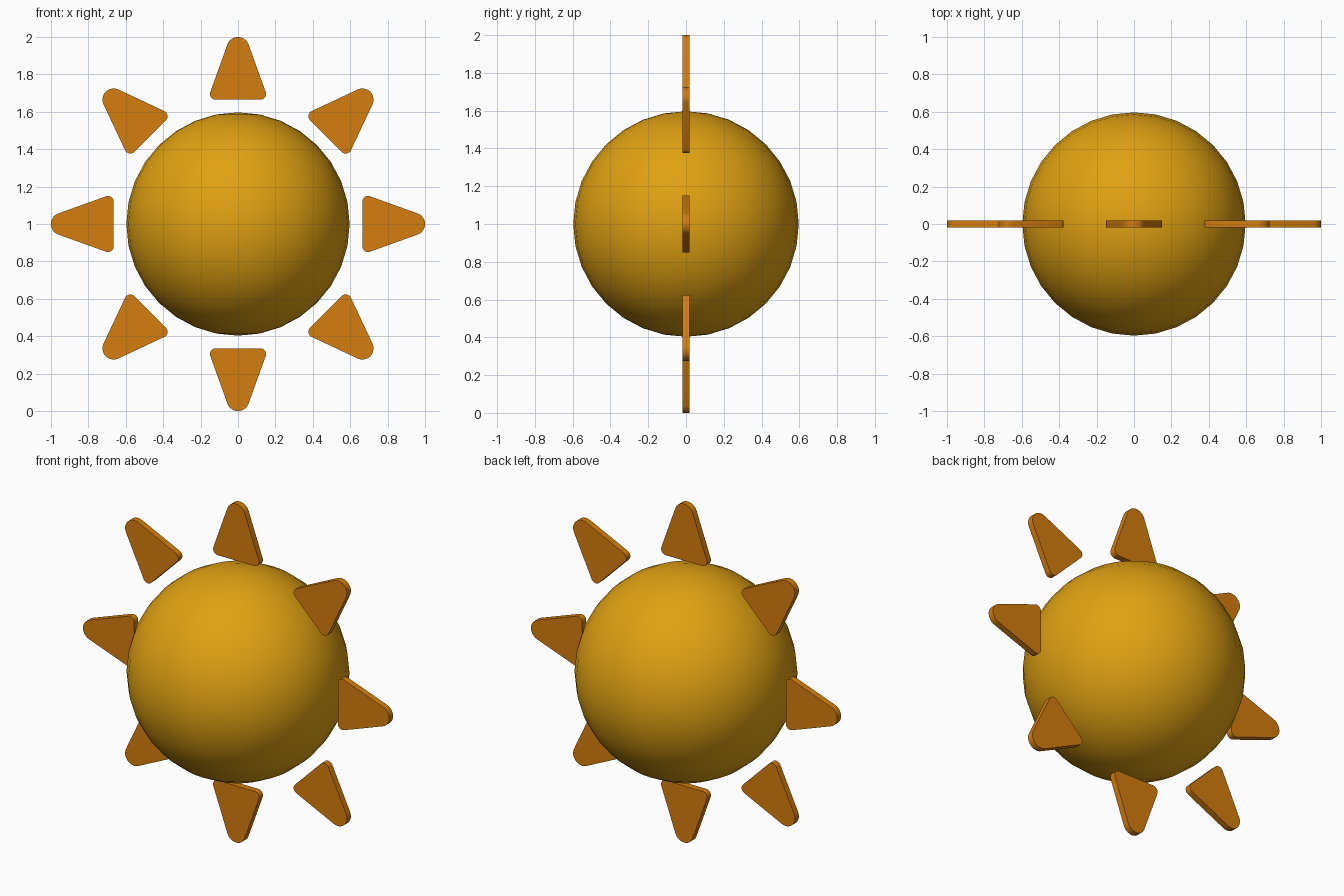
import bpy, bmesh, math
from mathutils import Matrix, Vector

cube = bpy.data.objects.get("Cube")
if cube:
    bpy.data.objects.remove(cube, do_unlink=True)

CENTRE = Vector((0, 0, 1))
THICK = 0.037


def make_material(name, rgb):
    mat = bpy.data.materials.new(name)
    mat.use_nodes = True
    mat.diffuse_color = (*rgb, 1)
    mat.node_tree.nodes["Principled BSDF"].inputs["Base Color"].default_value = (*rgb, 1)
    return mat


def add_object(name, bm, mat):
    bmesh.ops.recalc_face_normals(bm, faces=bm.faces)
    mesh = bpy.data.meshes.new(name)
    bm.to_mesh(mesh)
    bm.free()
    mesh.materials.append(mat)
    ob = bpy.data.objects.new(name, mesh)
    bpy.context.collection.objects.link(ob)
    bpy.ops.object.select_all(action="DESELECT")
    ob.select_set(True)
    bpy.context.view_layer.objects.active = ob
    bpy.ops.object.shade_smooth_by_angle(angle=math.radians(35))
    return ob


def arc(x, z, radius, start, end, steps):
    """Points of a rounded corner, angles in radians."""
    angles = [start + (end - start) * i / steps for i in range(steps + 1)]
    return [(x + radius * math.cos(a), 0, z + radius * math.sin(a)) for a in angles]


def ray_outline():
    """Rounded triangle pointing up: narrow tip, two tight base corners."""
    base_x, base_z, base_r = 0.12, 0.695, 0.03
    tip_z, tip_r = 0.94, 0.06
    # direction of the normal on the straight side tangent to both corners
    dx, dz = base_x, tip_z - base_z
    side = math.atan2(dx, dz) + math.asin((tip_r - base_r) / math.hypot(dx, dz))
    side -= 2 * math.asin((tip_r - base_r) / math.hypot(dx, dz))
    return (arc(base_x, base_z, base_r, -math.pi / 2, side, 8)
            + arc(0, tip_z, tip_r, side, math.pi - side, 12)
            + arc(-base_x, base_z, base_r, math.pi - side, 3 * math.pi / 2, 8))


yellow = make_material("golden yellow", (0.75, 0.36, 0.006))
orange = make_material("deep orange", (0.66, 0.205, 0.004))

# Round body
bm = bmesh.new()
bmesh.ops.create_uvsphere(bm, u_segments=32, v_segments=16, radius=0.597,
                          matrix=Matrix.Translation(CENTRE))
add_object("sun_ball", bm, yellow)

# Eight flat rays in a ring
for i in range(8):
    bm = bmesh.new()
    face = bm.faces.new([bm.verts.new(p) for p in ray_outline()])
    solid = bmesh.ops.extrude_face_region(bm, geom=[face])
    moved = [g for g in solid["geom"] if isinstance(g, bmesh.types.BMVert)]
    bmesh.ops.translate(bm, verts=moved, vec=(0, THICK, 0))
    place = (Matrix.Translation(CENTRE) @ Matrix.Rotation(i * math.pi / 4, 4, "Y")
             @ Matrix.Translation((0, -THICK / 2, 0)))
    bmesh.ops.transform(bm, matrix=place, verts=bm.verts)
    add_object(f"ray_{i + 1}", bm, orange)
